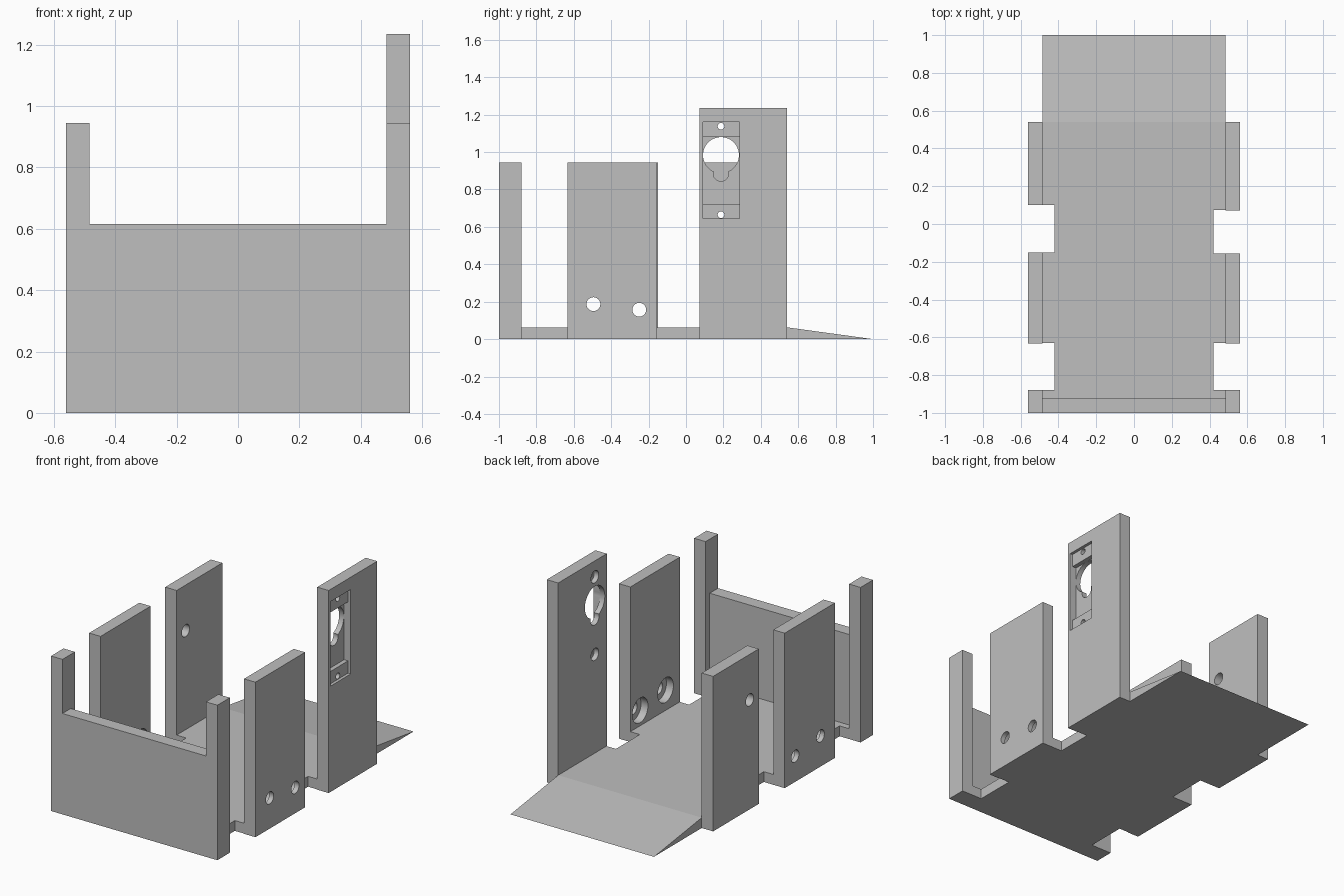
import bpy, bmesh
from math import pi
from mathutils import Matrix

cube = bpy.data.objects.get("Cube")
if cube:
    bpy.data.objects.remove(cube, do_unlink=True)

grey = bpy.data.materials.new("light grey")
grey.use_nodes = True
colour = (0.52, 0.52, 0.52, 1)
grey.diffuse_color = colour
grey.node_tree.nodes["Principled BSDF"].inputs["Base Color"].default_value = colour

INNER, OUTER, NOTCH = 0.484, 0.561, 0.42   # half widths
FLOOR, WALL = 0.063, 0.945                 # heights


def finish(name, bm):
    bmesh.ops.recalc_face_normals(bm, faces=bm.faces)
    mesh = bpy.data.meshes.new(name)
    bm.to_mesh(mesh)
    bm.free()
    mesh.materials.append(grey)
    obj = bpy.data.objects.new(name, mesh)
    bpy.context.collection.objects.link(obj)
    return obj


def box(name, x, y, z):
    bm = bmesh.new()
    bmesh.ops.create_cube(bm, size=1)
    for v in bm.verts:
        for i, (lo, hi) in enumerate((x, y, z)):
            v.co[i] = lo if v.co[i] < 0 else hi
    return finish(name, bm)


def prism(name, points, vector):
    bm = bmesh.new()
    face = bm.faces.new([bm.verts.new(p) for p in points])
    new = bmesh.ops.extrude_face_region(bm, geom=[face])["geom"]
    bmesh.ops.translate(bm, vec=vector,
                        verts=[g for g in new if isinstance(g, bmesh.types.BMVert)])
    return finish(name, bm)


def bore(x, y, z, r):
    """Round cutter along x, between the two x values."""
    bm = bmesh.new()
    place = Matrix.Translation(((x[0] + x[1]) / 2, y, z)) @ Matrix.Rotation(pi / 2, 4, "Y")
    bmesh.ops.create_cone(bm, cap_ends=True, segments=48, radius1=r, radius2=r,
                          depth=abs(x[1] - x[0]), matrix=place)
    return finish("cutter", bm)


def cut(obj, cutters):
    bpy.context.view_layer.objects.active = obj
    for c in cutters:
        c.hide_render = True
        mod = obj.modifiers.new("cut", "BOOLEAN")
        mod.operation, mod.solver, mod.object = "DIFFERENCE", "EXACT", c
        bpy.ops.object.modifier_apply(modifier=mod.name)
        bpy.data.objects.remove(c, do_unlink=True)


def side(s, lo, hi):
    return tuple(sorted((s * lo, s * hi)))


# Floor plate with notches between the side panels
right = [(INNER, -0.92), (INNER, -0.88), (NOTCH, -0.88), (NOTCH, -0.63), (INNER, -0.63),
         (INNER, -0.155), (NOTCH, -0.155), (NOTCH, 0.075), (INNER, 0.075), (INNER, 0.54)]
left = [(-x, {0.075: 0.10, -0.155: -0.15}.get(y, y)) for x, y in reversed(right)]
prism("floor", [(x, y, 0) for x, y in right + left], (0, 0, FLOOR))

# Entry ramp at the back
prism("ramp", [(-INNER, 0.54, 0), (-INNER, 1, 0), (-INNER, 0.54, FLOOR)], (2 * INNER, 0, 0))

# Front wall and its corner posts
box("front_wall", (-INNER, INNER), (-1, -0.92), (0, 0.615))
for s, tag in ((1, "left"), (-1, "right")):
    box(f"{tag}_front_post", side(s, INNER, OUTER), (-1, -0.88), (0, WALL))

    # Middle panels with holes counterbored from the inside
    end = -0.155 if s > 0 else -0.15
    panel = box(f"{tag}_middle_panel", side(s, INNER, OUTER), (-0.633, end), (0, WALL))
    for y, z in ((-0.495, 0.187), (-0.25, 0.157)):
        cut(panel, [bore(side(s, 0.4, 0.7), y, z, 0.037),
                    bore(side(s, 0.4, INNER + 0.047), y, z, 0.075)])

# Short back panel with one hole
short = box("right_back_panel", side(-1, INNER, OUTER), (0.10, 0.54), (0, WALL))
cut(short, [bore((-0.7, -0.4), 0.187, 0.667, 0.037)])

# Tall back panel: stepped pocket outside, keyhole opening, screw holes
tall = box("left_back_panel", (INNER, OUTER), (0.072, 0.54), (0, 1.235))
cut(tall, [box("cutter", (OUTER - 0.018, 0.7), (0.092, 0.285), (0.645, 1.16)),
           box("cutter", (OUTER - 0.045, 0.7), (0.092, 0.285), (0.72, 1.08)),
           bore((0.4, 0.7), 0.187, 0.984, 0.096),
           bore((0.4, 0.7), 0.187, 0.885, 0.041)])
for z in (0.665, 1.138):
    cut(tall, [bore((0.4, 0.7), 0.187, z, 0.018),
               bore((0.4, INNER + 0.03), 0.187, z, 0.037)])

# Smooth bores, crisp edges
for obj in list(bpy.context.collection.objects):
    if obj.type == "MESH" and grey.name in obj.data.materials:
        bpy.ops.object.select_all(action="DESELECT")
        obj.select_set(True)
        bpy.context.view_layer.objects.active = obj
        bpy.ops.object.shade_smooth_by_angle()
